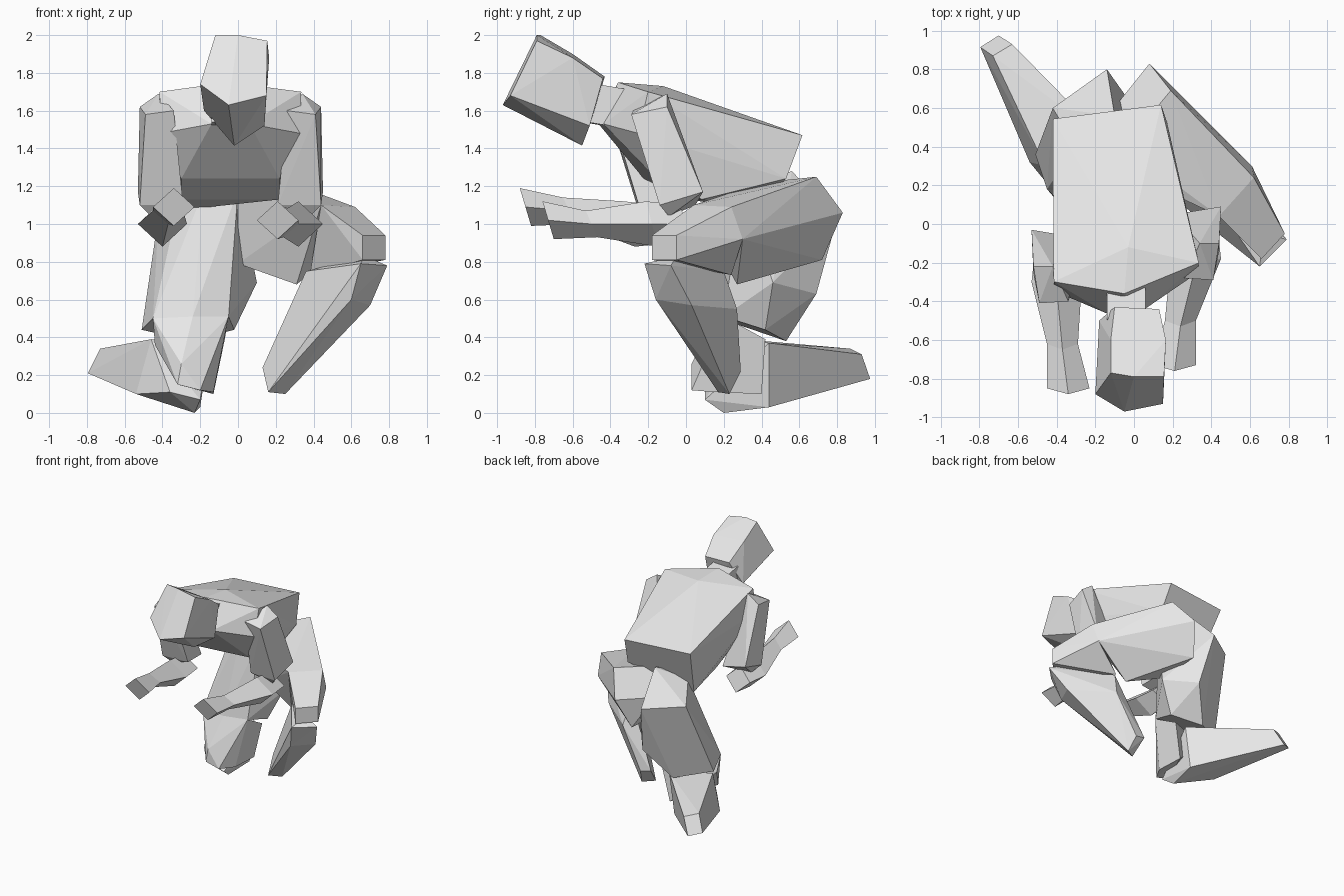
import bpy
import bmesh
from mathutils import Vector

default_cube = bpy.data.objects.get("Cube")
if default_cube:
    bpy.data.objects.remove(default_cube, do_unlink=True)

# One plain grey for the whole figure
clay = bpy.data.materials.new("light grey clay")
clay.use_nodes = True
grey = (.8, .8, .8, 1)
clay.diffuse_color = grey
clay.node_tree.nodes["Principled BSDF"].inputs["Base Color"].default_value = grey

midline = -.04
body_twist = .13


def finish(name, bm):
    """Turn a bmesh into a flat shaded object with outward normals."""
    bmesh.ops.recalc_face_normals(bm, faces=bm.faces[:])
    mesh = bpy.data.meshes.new(name)
    bm.to_mesh(mesh)
    bm.free()
    mesh.materials.append(clay)
    part = bpy.data.objects.new(name, mesh)
    bpy.context.collection.objects.link(part)
    return part


def block(name, corners):
    """Faceted convex block wrapped around a few corner points."""
    bm = bmesh.new()
    for corner in corners:
        bm.verts.new(corner)
    wrapped = bmesh.ops.convex_hull(bm, input=bm.verts[:])
    leftovers = {v for v in wrapped["geom_interior"] + wrapped["geom_unused"]
                 if isinstance(v, bmesh.types.BMVert)}
    bmesh.ops.delete(bm, geom=list(leftovers), context="VERTS")
    bmesh.ops.dissolve_limit(bm, angle_limit=.06, verts=bm.verts[:], edges=bm.edges[:])
    return finish(name, bm)


def pair(reach, y, z, centre=midline):
    """Mirrored left and right corners, turned slightly with the twist of the body."""
    return [(centre + side * reach, y + side * reach * body_twist, z) for side in (-1, 1)]


def diamond_limb(name, stations, lean):
    """Four sided limb along y: each station is a centre, half width, half height.
    Lean tips the top corner of every section forward."""
    bm = bmesh.new()
    rings = []
    for centre, wide, high in stations:
        across = Vector((wide, 0, 0))
        upward = Vector((0, -lean, high))
        rings.append([bm.verts.new(Vector(centre) + offset)
                      for offset in (across, upward, -across, -upward)])
    for ring, following in zip(rings, rings[1:]):
        for i in range(len(ring)):
            j = i - 1
            bm.faces.new((ring[j], ring[i], following[i], following[j]))
    bm.faces.new(rings[0])
    bm.faces.new(rings[-1])
    return finish(name, bm)


# Head: crown, face, jaw and nape
crown = [(-.12, -.77, 2), (0, -.79, 2), (.155, -.79, 1.97), (.165, -.6, 1.88), (-.12, -.6, 1.9)]
face = [(-.2, -.88, 1.74), (-.05, -.97, 1.63), (.15, -.93, 1.68)]
jaw = [(-.02, -.55, 1.415), (.14, -.51, 1.52), (-.18, -.5, 1.6)]
nape = [(-.1, -.43, 1.78), (.13, -.44, 1.77)]
block("head", crown + face + jaw + nape)

# Neck and trunk, built from mirrored corner pairs
neck_root = pair(.1, -.25, 1.7) + pair(.1, -.3, 1.5)
neck_top = pair(.1, -.48, 1.74) + pair(.1, -.54, 1.54)
block("neck", neck_root + neck_top)

shoulders = pair(.375, -.25, 1.7) + [(-.03, -.12, 1.73), (-.05, -.36, 1.75)]
chest = pair(.1, -.45, 1.53) + pair(.37, -.3, 1.48) + pair(.26, -.19, 1.24)
belly = pair(.26, .05, 1.13)
rump = pair(.28, .58, 1.47, centre=-.14) + [(.17, .53, 1.24), (-.34, .38, 1.07)]
block("torso", shoulders + chest + belly + rump)

# Arms share one shape, mirrored about the shoulder line, the right one further forward
for label, side, forward, lift, reach in (("left", 1, 0, 0, .25), ("right", -1, -.12, .07, .3)):
    def place(x, y, z):
        return (midline + side * x, y + forward, z)

    arm_top = [(.48, -.1, 1.62), (.38, -.1, 1.69), (.3, -.28, 1.6), (.45, -.29, 1.58)]
    arm_end = [(.49, .09, 1.17), (.48, -.14, 1.1), (.25, .05, 1.1), (.25, -.13, 1.1),
               (.42, -.09, 1.04)]
    block(label + "_upper_arm", [place(*corner) for corner in arm_top + arm_end])

    diamond_limb(label + "_forearm_and_hand", [
        (place(.36, 0, 1), .11, .1),
        (place(.36, -.18, 1), .13, .12),
        (place(reach + .03, -.5, 1 + lift), .08, .07),
        (place(reach, -.73, 1.02 + lift), .11, .1)], lean=.03)

# Left leg: hip swung outward, shin planted
left_hip = [(.08, .83, 1.06), (.19, .69, 1.25), (-.05, .4, 1.22), (-.12, .58, 1.04),
            (0, .72, .81), (0, .35, .79), (0, .25, 1.15)]
bent_edge = [(.62, .24, 1.09), (.61, .3, .92), (.44, .04, 1.1)]
block("left_thigh", left_hip + bent_edge + [(.31, .27, .68)])

kneecap = [corner for z in (.94, .81) for corner in ((.78, -.05, z), (.66, -.18, z))]
block("left_knee", bent_edge + kneecap + [(.38, .24, .73)])

shin_top = [(.79, -.08, .78), (.65, -.22, .79), (.6, -.16, .6), (.7, .03, .57),
            (.67, -.05, .83), (.36, .2, .75), (.4, .27, .55)]
left_ankle = [(.16, .17, .11), (.25, .23, .1), (.13, .28, .24), (.22, .29, .22)]
block("left_shin", shin_top + left_ankle)

# Right leg: thigh dropped, knee on the ground, calf trailing behind
right_hip = [(-.14, .8, 1.03), (-.42, .6, 1.05), (-.3, .4, 1.18), (-.1, .56, 1.28),
             (-.18, .3, 1.18), (0, .3, 1.18)]
inner_thigh = [(.1, .46, .69), (-.08, .69, .63)]
knee_front = [(-.45, .18, .5), (-.24, .15, .51), (-.05, .2, .51)]
knee_back = [(-.51, .36, .44), (-.02, .42, .44), (-.25, .53, .38)]
block("right_thigh", right_hip + inner_thigh + knee_front + knee_back)

knee_foot = [(-.44, .22, .36), (-.07, .42, .39), (-.13, .15, .11), (-.13, .4, .1),
             (-.32, .03, .15), (-.2, .03, .12), (-.3, .03, .26)]
block("right_knee", knee_front + knee_foot)

calf_root = [(-.23, .2, 0), (-.2, .44, .03), (-.54, .32, .1), (-.36, .1, .11), (-.2, .1, .07),
             (-.46, .3, .39), (-.15, .44, .37)]
calf_tip = [(-.795, .915, .21), (-.73, .87, .34), (-.63, .93, .31), (-.7, .975, .18)]
block("right_calf", calf_root + calf_tip)
